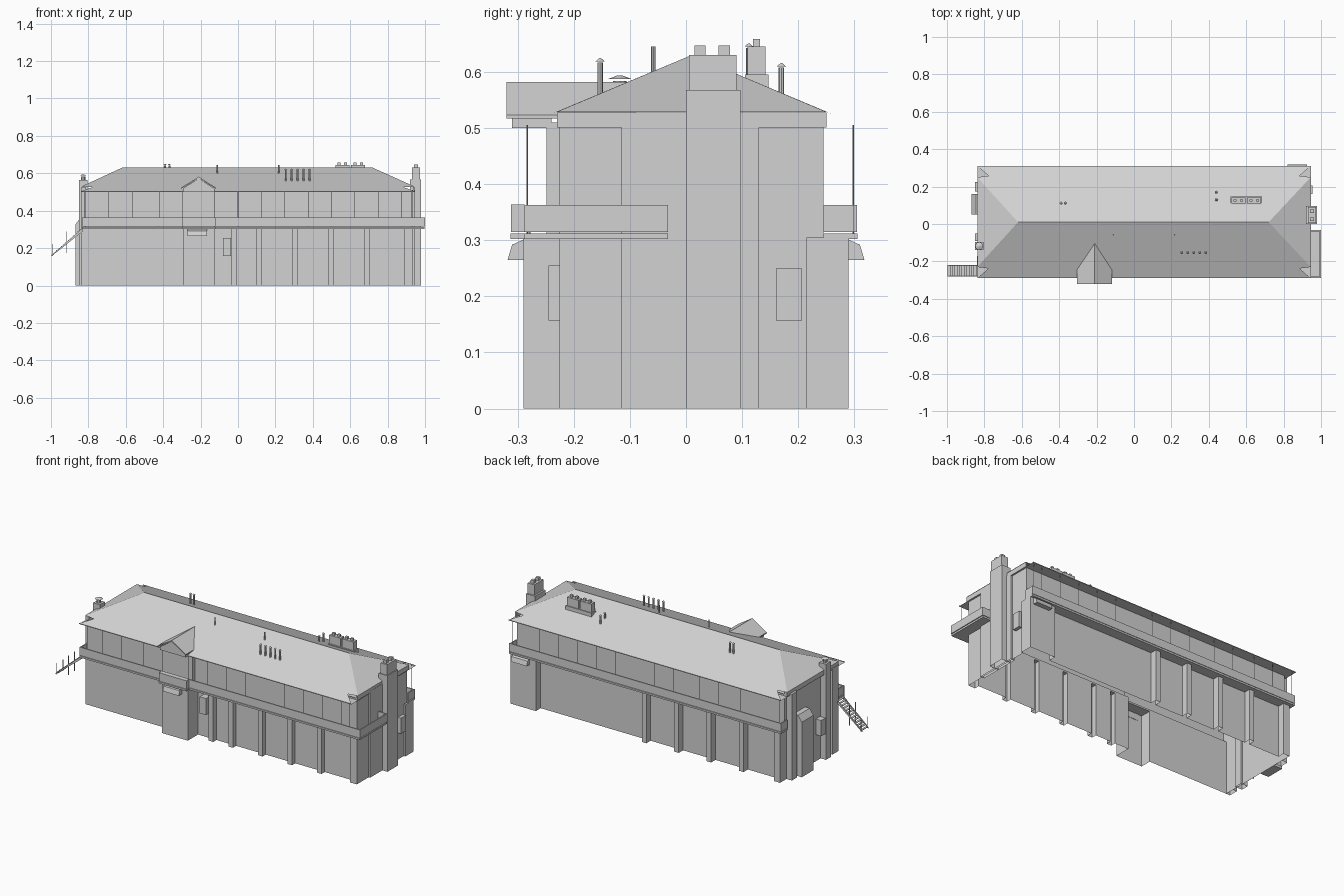
import bpy, bmesh
from mathutils import Vector

if "Cube" in bpy.data.objects:
    bpy.data.objects.remove(bpy.data.objects["Cube"])

grey = bpy.data.materials.new("plain grey")
grey.use_nodes = True
grey.diffuse_color = (0.65, 0.65, 0.65, 1)
grey.node_tree.nodes["Principled BSDF"].inputs["Base Color"].default_value = grey.diffuse_color


def finish(name, bm):
    bmesh.ops.recalc_face_normals(bm, faces=bm.faces)
    mesh = bpy.data.meshes.new(name)
    bm.to_mesh(mesh)
    bm.free()
    mesh.materials.append(grey)
    obj = bpy.data.objects.new(name, mesh)
    bpy.context.collection.objects.link(obj)
    return obj


def prism(name, points, offset, open_base=False, open_top=False):
    """Extrude a flat outline along an offset, optionally leaving its ends open."""
    bm = bmesh.new()
    base = bm.faces.new([bm.verts.new(p) for p in points])
    top = bmesh.ops.extrude_face_region(bm, geom=[base], use_keep_orig=True)["geom"]
    moved = [g for g in top if isinstance(g, bmesh.types.BMVert)]
    lid = [g for g in top if isinstance(g, bmesh.types.BMFace)]
    bmesh.ops.translate(bm, verts=moved, vec=offset)
    removed = ([base] if open_base else []) + (lid if open_top else [])
    if removed:
        bmesh.ops.delete(bm, geom=removed, context="FACES_ONLY")
    return finish(name, bm)


def box(name, x, y, z, open_base=False):
    pts = [(x[0], y[0], z[0]), (x[1], y[0], z[0]), (x[1], y[1], z[0]), (x[0], y[1], z[0])]
    return prism(name, pts, (0, 0, z[1] - z[0]), open_base)


def rod(name, a, b, radius, radius_end=None, sides=8):
    a, b = Vector(a), Vector(b)
    bm = bmesh.new()
    bmesh.ops.create_cone(bm, cap_ends=True, segments=sides, radius1=radius,
                          radius2=radius if radius_end is None else radius_end,
                          depth=(b - a).length)
    bmesh.ops.translate(bm, verts=bm.verts, vec=(a + b) / 2)
    return finish(name, bm)


def teeth(blocks, wall):
    """Outline of a wall with projecting blocks (start, end, depth)."""
    pts = []
    for x0, x1, y in blocks:
        pts += [(x0, wall), (x0, y), (x1, y), (x1, wall)]
    return pts


# Ground floor shell, open below; the front is recessed to the right of the porch
LEFT, RIGHT, BACK = -0.815, 0.935, 0.245
PIER, RECESS = -0.225, -0.195
front_piers = [(-0.035, -0.005, PIER)]
front_piers += [(0.095 + 0.193 * i, 0.125 + 0.193 * i, PIER) for i in range(4)]
back_piers = [(0.09 - 0.212 * i, 0.06 - 0.212 * i, 0.285) for i in range(4)]
outline = [(LEFT, PIER), (-0.295, PIER), (-0.295, -0.29), (-0.125, -0.29), (-0.125, RECESS)]
outline += teeth(front_piers, RECESS)
outline += [(0.89, RECESS), (0.89, PIER), (RIGHT, PIER)]
outline += [(RIGHT, 0.215), (0.945, 0.215), (0.945, 0.29), (0.78, 0.29), (0.78, BACK)]
outline += teeth(back_piers, BACK)
outline += [(-0.775, BACK), (-0.775, 0.285), (LEFT, 0.285)]
prism("ground_floor", [(x, y, 0) for x, y in outline], (0, 0, 0.305), True, True)

# Upper floor shell, with the left part of the front set slightly forward
upper = [(LEFT, -0.249), (-0.125, -0.249), (-0.125, PIER), (RIGHT, PIER), (RIGHT, BACK), (LEFT, BACK)]
prism("upper_floor", [(x, y, 0.305) for x, y in upper], (0, 0, 0.205), True, True)

# End wall projections
box("right_end_panel", (0.92, 0.945), (-0.115, 0.13), (0, 0.512), True)
box("left_end_pier", (-0.85, LEFT), (0.175, 0.225), (0, 0.51), True)
box("left_front_pier", (-0.84, LEFT), (-0.225, -0.17), (0, 0.51), True)
prism("left_lean_to", [(-0.87, 0.05, 0), (-0.87, 0.05, 0.325), (-0.845, 0.05, 0.36),
                       (LEFT, 0.05, 0.36), (LEFT, 0.05, 0)], (0, 0.11, 0))

# Balconies: slab, parapet panels and thin posts
box("front_balcony_left_slab", (-0.835, -0.125), (-0.288, PIER), (0.302, 0.312))
box("front_balcony_right_slab", (-0.125, 0.995), (-0.288, RECESS), (0.302, 0.312))
box("front_parapet", (-0.835, 0.995), (-0.288, -0.281), (0.315, 0.363))
box("back_balcony_slab", (-0.835, 0.945), (BACK, 0.306), (0.302, 0.312))
box("back_parapet", (-0.835, 0.945), (0.298, 0.305), (0.315, 0.363))
box("side_balcony_slab", (0.925, 0.998), (-0.288, -0.032), (0.302, 0.312))
box("side_parapet", (0.993, 1.0), (-0.288, -0.032), (0.315, 0.363))
box("side_parapet_return", (0.94, 1.0), (-0.039, -0.032), (0.315, 0.363))
box("porch_balcony_slab", (-0.3, -0.12), (-0.313, -0.28), (0.302, 0.312))
box("porch_parapet", (-0.3, -0.12), (-0.312, -0.288), (0.315, 0.364))
for end, x in (("left", -0.832), ("right", 0.938)):
    box(end + "_back_parapet_return", (x - 0.003, x + 0.004), (BACK, 0.3), (0.315, 0.363))
box("left_front_parapet_return", (-0.835, -0.829), (-0.285, PIER), (0.315, 0.363))
post_xs = [-0.82, -0.69, -0.565, -0.42, -0.295] + [-0.125 + 0.125 * i for i in range(9)] + [0.93]
for x in post_xs:
    rod("front_post", (x, -0.283, 0.31), (x, -0.283, 0.505), 0.0014, sides=4)
    rod("back_post", (x, 0.298, 0.31), (x, 0.298, 0.505), 0.0014, sides=4)

# Hipped roof with a small notch at each corner, over a flat soffit
bm = bmesh.new()
V = lambda *p: bm.verts.new(p)
ridge = [V(-0.62, 0.01, 0.63), V(0.72, 0.01, 0.63)]
slopes = []
for s in (-1, 1):
    edge = []
    for end, hip in ((-0.838, 1), (0.945, -1)):
        edge.append([V(end, 0.01 + s * 0.24, 0.529), V(end + hip * 0.06, 0.01 + s * 0.248, 0.526),
                     V(end, 0.01 + s * 0.3, 0.504), V(end, 0.01 + s * 0.3, 0.5)])
    left, right = edge
    bm.faces.new([ridge[0]] + left[:3] + right[2::-1] + [ridge[1]])
    bm.faces.new([left[2], left[3], right[3], right[2]])
    slopes.append(edge)
for i in (0, 1):
    bm.faces.new([ridge[i], slopes[0][i][0], slopes[1][i][0]])
bm.faces.new([slopes[0][0][3], slopes[0][1][3], slopes[1][1][3], slopes[1][0][3]])
finish("roof", bm)
box("left_end_fascia", (-0.837, LEFT), (-0.23, 0.25), (0.501, 0.528))
box("right_end_fascia", (RIGHT, 0.944), (-0.23, 0.25), (0.501, 0.528))

# Gabled dormer over the porch
box("dormer_base", (-0.295, -0.125), (-0.31, -0.24), (0.5, 0.52))
prism("dormer_gable", [(-0.295, -0.312, 0.518), (-0.125, -0.312, 0.518), (-0.21, -0.312, 0.574)],
      (0, 0.2, 0))
prism("dormer_roof", [(-0.305, -0.32, 0.523), (-0.21, -0.32, 0.582), (-0.118, -0.32, 0.523),
                      (-0.118, -0.32, 0.517), (-0.21, -0.32, 0.574), (-0.305, -0.32, 0.517)],
      (0, 0.23, 0))

# Wall boxes and sloped hoods
box("front_wall_box", (-0.08, -0.038), (-0.245, RECESS), (0.157, 0.255))
box("right_wall_box", (RIGHT, 0.955), (0.16, 0.207), (0.157, 0.25))
box("left_wall_box", (-0.85, LEFT), (-0.09, -0.05), (0.157, 0.25))
for name, x, y, s in (("front_hood", -0.27, -0.288, -1), ("back_hood", 0.82, 0.288, 1)):
    prism(name, [(x, y, 0.265), (x, y + s * 0.03, 0.265), (x, y + s * 0.022, 0.292), (x, y, 0.302)],
          (0.105, 0, 0))

# Large end chimney
box("end_chimney", (0.92, 0.978), (0, 0.097), (0, 0.568), True)
box("end_chimney_top", (0.93, 0.973), (0.005, 0.09), (0.568, 0.63))
for y in (0.025, 0.068):
    box("end_chimney_pot", (0.942, 0.962), (y - 0.01, y + 0.01), (0.63, 0.647))

# Small chimney with cowl on the left end
box("left_chimney", (-0.85, -0.805), (-0.14, -0.095), (0, 0.565), True)
rod("left_chimney_flue", (-0.828, -0.118, 0.565), (-0.828, -0.118, 0.584), 0.012)
rod("left_chimney_cowl", (-0.828, -0.118, 0.587), (-0.828, -0.118, 0.594), 0.022, 0.004)

# Twin chimney stacks on the back slope
box("stack_base", (0.515, 0.685), (0.105, 0.147), (0.55, 0.595))
for x in (0.52, 0.605):
    box("stack", (x, x + 0.075), (0.11, 0.142), (0.595, 0.645))
    for dx in (0.02, 0.055):
        box("stack_pot", (x + dx - 0.008, x + dx + 0.008), (0.119, 0.132), (0.645, 0.659))

# Roof vents, most with conical caps
vents = [(0.255 + 0.032 * i, -0.153, 0.617) for i in range(5)]
vents += [(-0.39, 0.112, 0.643), (-0.367, 0.112, 0.643), (0.44, 0.17, 0.608), (0.44, 0.13, 0.608)]
for x, y, z in vents:
    rod("vent_pipe", (x, y, 0.54), (x, y, z), 0.005)
    rod("vent_cap", (x, y, z + 0.002), (x, y, z + 0.008), 0.008, 0.001)
for x in (-0.11, 0.217):
    rod("plain_vent", (x, -0.058, 0.58), (x, -0.058, 0.645), 0.004)

# Outside stair with treads, stringers and posts
foot, head = Vector((-0.998, 0, 0.162)), Vector((-0.832, 0, 0.306))
for y in (-0.281, -0.223):
    pts = [(p.x, y, p.z + d) for p, d in ((foot, 0), (head, 0), (head, -0.018), (foot, -0.006))]
    prism("stringer", pts, (0, 0.004, 0))
    for t in (0.04, 0.5, 0.96):
        p = foot.lerp(head, t) + Vector((0, y + 0.002, 0))
        rod("rail_post", p - Vector((0, 0, 0.06 if t == 0.5 else 0.01)), p + Vector((0, 0, 0.055)), 0.002, sides=6)
for i in range(13):
    p = foot.lerp(head, (i + 0.5) / 13)
    box("tread", (p.x - 0.006, p.x + 0.007), (-0.279, -0.221), (p.z - 0.004, p.z - 0.001))
